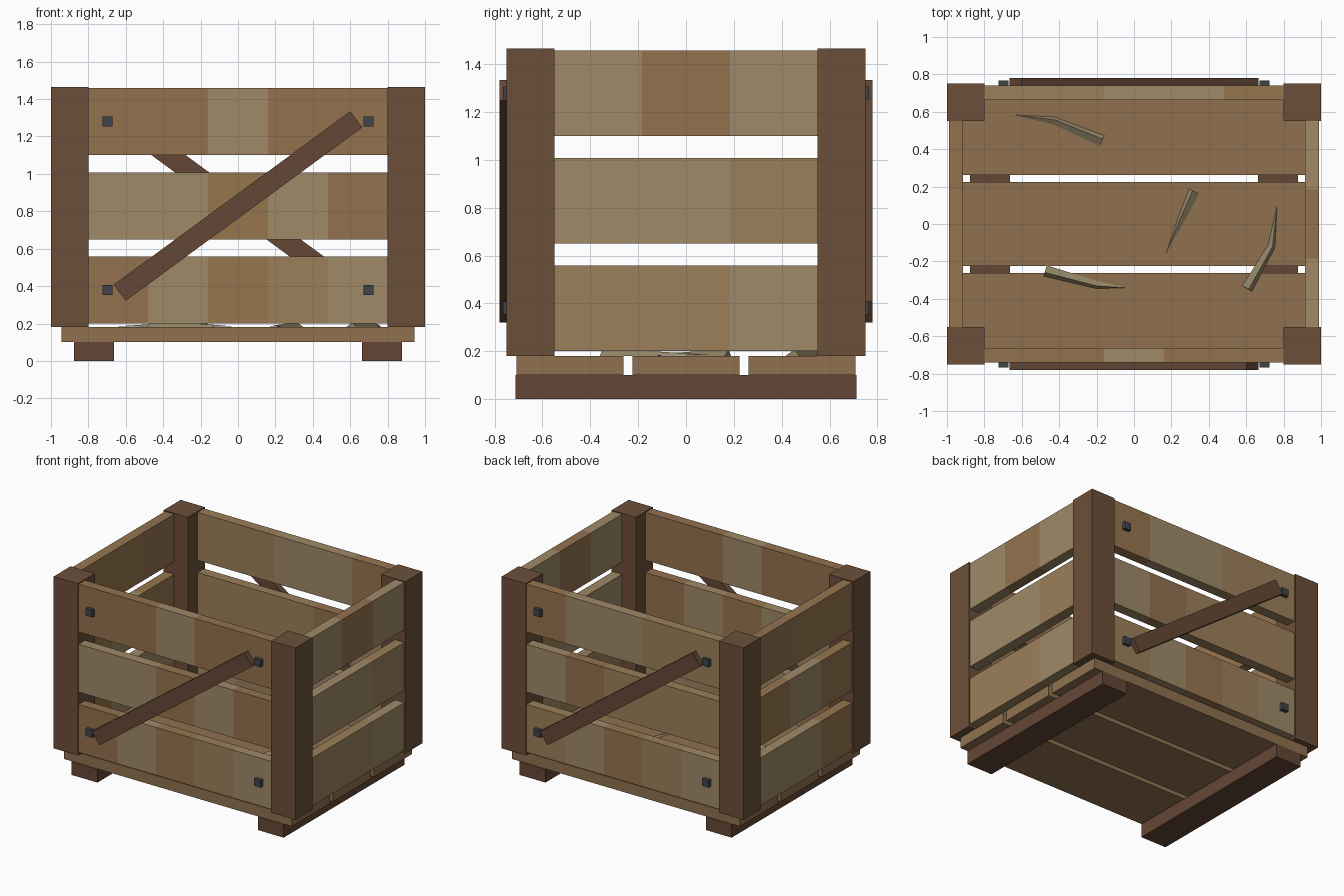
import bpy, bmesh, math, random
from mathutils import Matrix, Vector

if "Cube" in bpy.data.objects:
    bpy.data.objects.remove(bpy.data.objects["Cube"])

random.seed(4)


def material(name, r, g, b):
    m = bpy.data.materials.new(name)
    m.diffuse_color = [(c / 255) ** 2.2 for c in (r, g, b)] + [1]
    m.use_nodes = True
    m.node_tree.nodes["Principled BSDF"].inputs["Base Color"].default_value = m.diffuse_color
    return m


SLATS = [material("slat_warm", 150, 117, 80), material("slat_tan", 154, 127, 90),
         material("slat_pale", 158, 136, 103), material("slat_red", 146, 113, 80)]
FLOOR = material("floor_wood", 142, 113, 80)
POST = material("post_wood", 108, 80, 60)
DARK = material("dark_wood", 100, 73, 56)
IRON = material("iron", 66, 71, 76)
STRAW = material("splinter_wood", 145, 132, 102)


def finish(bm, name, mats):
    bmesh.ops.recalc_face_normals(bm, faces=bm.faces)
    me = bpy.data.meshes.new(name)
    bm.to_mesh(me)
    bm.free()
    for m in mats:
        me.materials.append(m)
    ob = bpy.data.objects.new(name, me)
    bpy.context.collection.objects.link(ob)
    return ob


def box(name, lo, hi, mats, axis=0, segments=1):
    """Box between two corners, optionally cut into tinted segments along an axis."""
    lo, hi = Vector(lo), Vector(hi)
    bm = bmesh.new()
    bmesh.ops.create_cube(bm, size=1, matrix=Matrix.Translation((lo + hi) / 2)
                          @ Matrix.Diagonal((*(hi - lo), 1)))
    normal = Vector([float(i == axis) for i in range(3)])
    step = (hi[axis] - lo[axis]) / segments
    for i in range(1, segments):
        bmesh.ops.bisect_plane(bm, geom=bm.verts[:] + bm.edges[:] + bm.faces[:],
                               plane_co=lo + normal * step * i, plane_no=normal)
    tint = [random.randrange(len(mats)) for _ in range(segments)]
    for f in bm.faces:
        k = int((f.calc_center_median()[axis] - lo[axis]) / step)
        f.material_index = tint[min(max(k, 0), segments - 1)]
    return finish(bm, name, mats)


# Skids under the floor
for s, side in ((-1, "left"), (1, "right")):
    box(f"skid_{side}", (s * 0.77 - 0.107, -0.713, 0), (s * 0.77 + 0.107, 0.713, 0.1), [DARK])

# Floor planks
for i, y in enumerate((-0.485, 0, 0.485)):
    box(f"floor_plank_{i + 1}", (-0.943, y - 0.224, 0.1), (0.943, y + 0.224, 0.18), [FLOOR])

# Corner posts
for sx, a in ((-1, "left"), (1, "right")):
    for sy, b in ((-1, "front"), (1, "back")):
        box(f"post_{b}_{a}", (sx * 0.9 - 0.1, sy * 0.65 - 0.1, 0.18),
            (sx * 0.9 + 0.1, sy * 0.65 + 0.1, 1.465), [POST])

# Wall slats, three per side
for i in range(3):
    z0 = 0.2 + 0.45 * i
    z1 = z0 + 0.358
    for s, side in ((-1, "front"), (1, "back")):
        box(f"{side}_slat_{i + 1}", (-0.8, s * 0.702 - 0.038, z0),
            (0.8, s * 0.702 + 0.038, z1), SLATS, 0, 5)
    for s, side in ((-1, "left"), (1, "right")):
        box(f"{side}_slat_{i + 1}", (s * 0.952 - 0.038, -0.55, z0),
            (s * 0.952 + 0.038, 0.55, z1), SLATS, 1, 3)

# Diagonal braces and iron bolts on front and back
length, angle = math.hypot(1.265, 0.927), math.atan2(0.927, 1.265)
for s, side in ((-1, "front"), (1, "back")):
    brace = box(f"{side}_brace", (-length / 2, -0.0225, -0.054),
                (length / 2, 0.0225, 0.054), [DARK])
    brace.location = (0, s * 0.7575, 0.828)
    brace.rotation_euler = (0, s * angle, 0)
    for x in (-0.697, 0.697):
        for z in (0.38, 1.28):
            box(f"{side}_bolt", (x - 0.027, s * 0.75 - 0.016, z - 0.027),
                (x + 0.027, s * 0.75 + 0.016, z + 0.027), [IRON])


def splinter(name, base, mid, tip):
    """Bent three-sided sliver lying on the floor, tapering to a point."""
    base, mid, tip = (Vector((*p, 0.181)) for p in (base, mid, tip))
    bm = bmesh.new()
    rings = []
    for p, d, w in ((base, mid - base, 0.03), (mid, tip - base, 0.02)):
        side = d.normalized().cross(Vector((0, 0, 1))) * w
        up = Vector((0, 0, w * 0.9))
        rings.append([bm.verts.new(v) for v in (p - side, p + side, p + side * 0.3 + up)])
    end = bm.verts.new(tip + Vector((0, 0, 0.004)))
    bm.faces.new(rings[0])
    for i in range(3):
        j = (i + 1) % 3
        bm.faces.new((rings[0][i], rings[0][j], rings[1][j], rings[1][i]))
        bm.faces.new((rings[1][i], rings[1][j], end))
    finish(bm, name, [STRAW])


# Loose splinters on the floor
splinter("splinter_1", (-0.17, 0.445), (-0.43, 0.553), (-0.645, 0.583))
splinter("splinter_2", (0.322, 0.175), (0.255, 0.03), (0.17, -0.158))
splinter("splinter_3", (0.605, -0.345), (0.735, -0.12), (0.765, 0.1))
splinter("splinter_4", (-0.475, -0.25), (-0.2, -0.325), (-0.03, -0.342))
